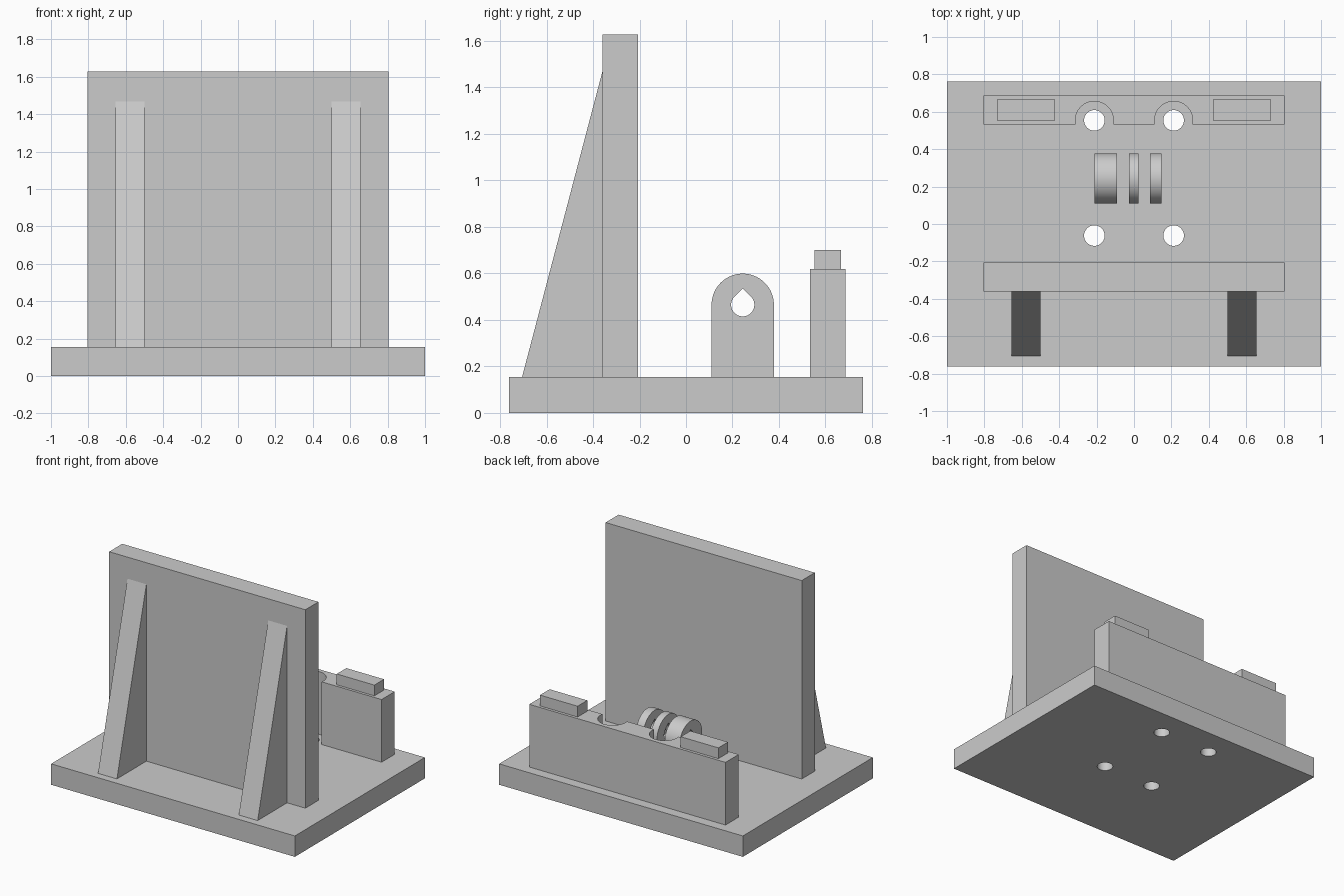
import bpy
import bmesh
import math
from mathutils import Vector

cube = bpy.data.objects.get("Cube")
if cube:
    bpy.data.objects.remove(cube, do_unlink=True)

grey = bpy.data.materials.new("plain grey")
grey.use_nodes = True
COLOUR = (0.6, 0.6, 0.6, 1)
grey.diffuse_color = COLOUR
grey.node_tree.nodes["Principled BSDF"].inputs["Base Color"].default_value = COLOUR

BASE_TOP = 0.155


def prism(name, profile, axis, low, high):
    """Extrude an outline: (y, z) along x, or (x, y) along z."""
    def place(a, b, d):
        return Vector((d, a, b)) if axis == "x" else Vector((a, b, d))
    bm = bmesh.new()
    face = bm.faces.new([bm.verts.new(place(a, b, low)) for a, b in profile])
    result = bmesh.ops.extrude_face_region(bm, geom=[face])
    moved = [v for v in result["geom"] if isinstance(v, bmesh.types.BMVert)]
    bmesh.ops.translate(bm, verts=moved, vec=place(0, 0, high - low))
    bmesh.ops.recalc_face_normals(bm, faces=bm.faces)
    mesh = bpy.data.meshes.new(name)
    bm.to_mesh(mesh)
    bm.free()
    obj = bpy.data.objects.new(name, mesh)
    bpy.context.collection.objects.link(obj)
    mesh.materials.append(grey)
    return obj


def box(name, x, y, z):
    outline = [(x[0], y[0]), (x[1], y[0]), (x[1], y[1]), (x[0], y[1])]
    return prism(name, outline, "z", *z)


def arc(cx, cy, radius, start, end, steps):
    angles = [math.radians(start + (end - start) * i / steps) for i in range(steps + 1)]
    return [(cx + radius * math.cos(a), cy + radius * math.sin(a)) for a in angles]


def activate(obj):
    bpy.ops.object.select_all(action="DESELECT")
    obj.select_set(True)
    bpy.context.view_layer.objects.active = obj


def cut(obj, cutter):
    cutter.hide_render = True
    activate(obj)
    mod = obj.modifiers.new("cut", "BOOLEAN")
    mod.operation = "DIFFERENCE"
    mod.solver = "EXACT"
    mod.object = cutter
    bpy.ops.object.modifier_apply(modifier=mod.name)
    bpy.data.objects.remove(cutter, do_unlink=True)


def smooth(obj):
    activate(obj)
    bpy.ops.object.shade_smooth_by_angle(angle=math.radians(30))


# Base plate with four bolt holes
HOLE_X, HOLE_REAR, HOLE_FRONT = 0.212, 0.554, -0.062
base = box("base_plate", (-1, 1), (-0.762, 0.762), (0, BASE_TOP))
for side in (-1, 1):
    for y in (HOLE_FRONT, HOLE_REAR):
        circle = arc(side * HOLE_X, y, 0.055, 0, 360, 48)[:-1]
        cut(base, prism("hole_cutter", circle, "z", -0.1, 0.3))
smooth(base)

# Upright plate and its two triangular braces
box("upright_plate", (-0.805, 0.805), (-0.36, -0.207), (BASE_TOP, 1.627))
brace = [(-0.705, BASE_TOP), (-0.36, BASE_TOP), (-0.36, 1.467)]
prism("right_brace", brace, "x", -0.655, -0.5)
prism("left_brace", brace, "x", 0.5, 0.655)

# Rear wall, its front side relieved around the rear bolt holes
FRONT, BACK = 0.533, 0.687
outline = [(-0.805, BACK), (-0.805, FRONT)]
for x in (-HOLE_X, HOLE_X):
    outline += [(x - 0.102, FRONT)] + arc(x, HOLE_REAR, 0.102, 180, 0, 32) + [(x + 0.102, FRONT)]
outline += [(0.805, FRONT), (0.805, BACK)]
smooth(prism("rear_wall", outline, "z", BASE_TOP, 0.62))

# Raised tabs on the rear wall
box("right_tab", (-0.732, -0.423), (0.553, 0.666), (0.62, 0.7))
box("left_tab", (0.423, 0.732), (0.553, 0.666), (0.62, 0.7))

# Three round-topped hinge lugs with a teardrop pin hole
PIN_Y, PIN_Z, LUG_R, PIN_R = 0.244, 0.465, 0.134, 0.05
lug = [(PIN_Y - LUG_R, BASE_TOP), (PIN_Y + LUG_R, BASE_TOP)]
lug += arc(PIN_Y, PIN_Z, LUG_R, 0, 180, 40)
teardrop = arc(PIN_Y, PIN_Z, PIN_R, 135, 405, 40) + [(PIN_Y, PIN_Z + PIN_R * math.sqrt(2))]
for name, low, high in (("right", -0.21, -0.09), ("middle", -0.027, 0.025), ("left", 0.086, 0.146)):
    part = prism(name + "_hinge_lug", lug, "x", low, high)
    cut(part, prism("pin_cutter", teardrop, "x", low - 0.1, high + 0.1))
    smooth(part)
